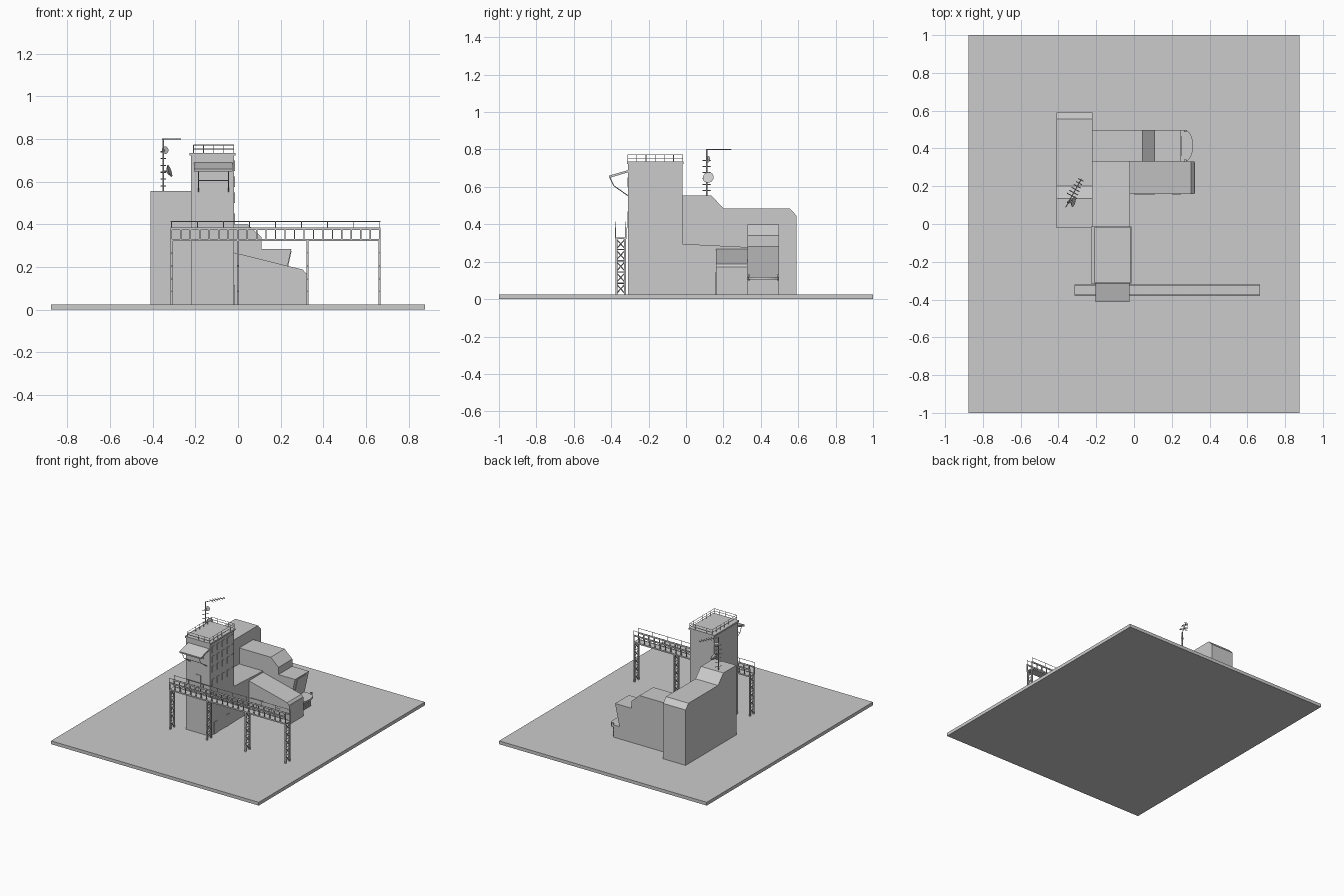
import bpy, bmesh, math
from mathutils import Vector

if "Cube" in bpy.data.objects:
    bpy.data.objects.remove(bpy.data.objects["Cube"])


def finish(name, bm):
    bmesh.ops.recalc_face_normals(bm, faces=bm.faces)
    me = bpy.data.meshes.new(name)
    bm.to_mesh(me)
    bm.free()
    ob = bpy.data.objects.new(name, me)
    bpy.context.collection.objects.link(ob)
    return ob


def add_box(bm, x0, x1, y0, y1, z0, z1):
    vs = bmesh.ops.create_cube(bm, size=1)['verts']
    for v in vs:
        v.co = Vector((x0 + (v.co.x + .5) * (x1 - x0), y0 + (v.co.y + .5) * (y1 - y0),
                       z0 + (v.co.z + .5) * (z1 - z0)))


def boxes(name, items):
    bm = bmesh.new()
    for b in items:
        add_box(bm, *b)
    return finish(name, bm)


def rods(name, segments, r=.003, sides=4):
    """Thin bars between pairs of points."""
    bm = bmesh.new()
    for a, b in segments:
        a, b = Vector(a), Vector(b)
        d = b - a
        vs = bmesh.ops.create_cone(bm, cap_ends=True, segments=sides, radius1=r, radius2=r, depth=d.length)['verts']
        q = d.to_track_quat('Z', 'Y')
        for v in vs:
            v.co = q @ v.co + (a + b) / 2
    return finish(name, bm)


def prism(name, pts, axis, lo, hi):
    """Extrude a 2D profile along an axis."""
    place = {'x': lambda p, t: (t, p[0], p[1]), 'y': lambda p, t: (p[0], t, p[1]),
             'z': lambda p, t: (p[0], p[1], t)}[axis]
    bm = bmesh.new()
    face = bm.faces.new([bm.verts.new(place(p, lo)) for p in pts])
    shift = Vector(place((0, 0), hi - lo))
    ext = bmesh.ops.extrude_face_region(bm, geom=[face])
    for v in ext['geom']:
        if isinstance(v, bmesh.types.BMVert):
            v.co += shift
    # keep the starting cap so the solid is closed
    if not face.is_valid or len(bm.faces) < len(pts) + 2:
        bmesh.ops.holes_fill(bm, edges=bm.edges[:])
    return finish(name, bm)


G = .025  # top of the base slab
boxes("base_slab", [(-.875, .875, -1, 1, 0, G)])

# Main masses
boxes("tower", [(-.22, -.018, -.31, -.02, G, .725)])
boxes("tower_roof", [(-.227, -.012, -.316, -.014, .723, .735)])
prism("rear_hall", [(-.02, G), (.59, G), (.59, .447), (.555, .485), (.2, .485), (.135, .555), (-.02, .555)],
      'x', -.41, -.22)
prism("link_block", [(-.02, G), (.33, G), (.33, .278), (-.02, .295)], 'x', -.22, -.02)
prism("side_wing", [(-.02, G), (.32, G), (.32, .168), (.303, .188), (-.02, .268)], 'y', .16, .33)
prism("control_block", [(-.22, G), (.265, G), (.265, .105), (.212, .115), (.25, .285), (.11, .285),
                        (.11, .34), (.045, .4), (-.22, .4)], 'y', .33, .497)

# Curved canopy and slatted shutter at the end of the control block
arc = [(.27 + .043 * math.sin(t), .414 + .083 * math.cos(t)) for t in [math.pi * i / 12 for i in range(13)]]
prism("curved_canopy", [(.21, .331)] + [(.21, .497)] + arc, 'z', .105, .118)
boxes("shutter", [(.264, .272, .342, .488, .03 + i * .01, .037 + i * .01) for i in range(7)])
boxes("canopy_posts", [(.264, .278, y, y + .01, .1, .132) for y in (.331, .487)])
prism("slanted_window", [(.21, .125), (.217, .125), (.251, .275), (.244, .275)], 'y', .36, .467)

# Doors and windows
boxes("tower_doors", [(-.019, -.015, y, y + .042, G, .115) for y in (-.262, -.12)] +
      [(-.145, -.095, -.313, -.309, .38, .468)])
boxes("tower_windows", [(-.019, -.015, y, y + .028, z, z + .05)
                        for y in (-.285, -.225, -.165, -.105, -.06) for z in (.4, .5, .575, .65)])
boxes("front_window", [(-.16, -.075, -.313, -.309, .6, .65)])
boxes("wing_openings", [(0, .112, .157, .161, .095, .145), (.2, .248, .157, .161, G, .125)])
boxes("wing_end_window", [(.319, .322, .165, .325, .168, .172)])

# Sloped awning and its struts on the tower front
prism("awning", [(-.308, .69), (-.308, .678), (-.41, .648), (-.412, .66)], 'x', -.205, -.025)
struts = []
for x in (-.185, -.045):
    struts += [((x, -.408, .652), (x, -.385, .605)), ((x, -.385, .605), (x, -.31, .553))]
struts.append(((-.185, -.385, .605), (-.045, -.385, .605)))
rods("awning_struts", struts, .0025)

# Roof railing
x0, x1, y0, y1 = -.208, -.02, -.312, -.018
rail = []
for z in (.753, .771):
    c = [(x0, y0, z), (x1, y0, z), (x1, y1, z), (x0, y1, z)]
    rail += [(c[i], c[(i + 1) % 4]) for i in range(4)]
for i in range(7):
    y = y0 + (y1 - y0) * i / 6
    rail += [((x, y, .733), (x, y, .771)) for x in (x0, x1)]
for i in range(1, 4):
    x = x0 + (x1 - x0) * i / 4
    rail += [((x, y, .733), (x, y, .771)) for y in (y0, y1)]
rods("roof_railing", rail, .0018)

# Bridge: deck, side girders, handrails
bx0, bx1, by0, by1 = -.315, .667, -.376, -.322
boxes("bridge_deck", [(bx0, bx1, by0, by1, .322, .33)])
girder, hand = [], []
for y in (by0, by1):
    girder += [(bx0, bx1, y - .003, y + .003, .322, .332), (bx0, bx1, y - .003, y + .003, .374, .384)]
    for i in range(23):
        x = bx0 + .003 + (bx1 - bx0 - .006) * i / 22
        girder.append((x - .003, x + .003, y - .003, y + .003, .33, .376))
    hand.append(((bx0, y, .414), (bx1, y, .414)))
    for i in range(9):
        x = bx0 + .003 + (bx1 - bx0 - .006) * i / 8
        hand.append(((x, y, .38), (x, y, .416)))
boxes("bridge_girders", girder)
rods("bridge_handrails", hand, .002)

# Bridge legs: flat lattice frames with crossed braces
legs, braces = [], []
for x in (-.31, 0, .325, .662):
    legs += [(x - .005, x + .005, y - .005, y + .005, G, .325) for y in (by0 + .004, by1 - .004)]
    for i in range(5):
        a, b = G + .06 * i, G + .06 * (i + 1)
        braces += [((x, by0, a), (x, by1, b)), ((x, by1, a), (x, by0, b)), ((x, by0, b), (x, by1, b))]
boxes("bridge_legs", legs)
rods("bridge_braces", braces, .003)

# Antenna mast with rungs and a boom with cross elements
mx, my = -.35, .11
rods("antenna_mast", [((mx, my, .55), (mx, my, .803))], .004, 6)
a, b = Vector((mx, my, .8)), Vector((-.278, .24, .8))
side = Vector((b.y - a.y, a.x - b.x, 0)).normalized()
ant = [(a, b)]
for i in range(6):
    p = a.lerp(b, .3 + .13 * i)
    w = .03 - .003 * i
    ant.append((p - side * w, p + side * w))
for i in range(6):
    z = .58 + .032 * i
    ant.append(((mx - .012, my - .022, z), (mx + .012, my + .022, z)))
rods("antenna_boom_and_rungs", ant, .0025)


def dish(name, centre, direction, r):
    d = Vector(direction).normalized()
    bm = bmesh.new()
    vs = bmesh.ops.create_cone(bm, cap_ends=True, segments=16, radius1=r * .45, radius2=r, depth=r * .4)['verts']
    q = d.to_track_quat('Z', 'Y')
    for v in vs:
        v.co = q @ v.co + Vector(centre)
    finish(name, bm)
    rods(name + "_arm", [(centre, (mx, my, centre[2]))], .003)


dish("lower_dish", (-.325, .12, .648), (1, -.25, .35), .03)
dish("upper_dish", (-.343, .122, .747), (.5, -.9, .1), .018)
